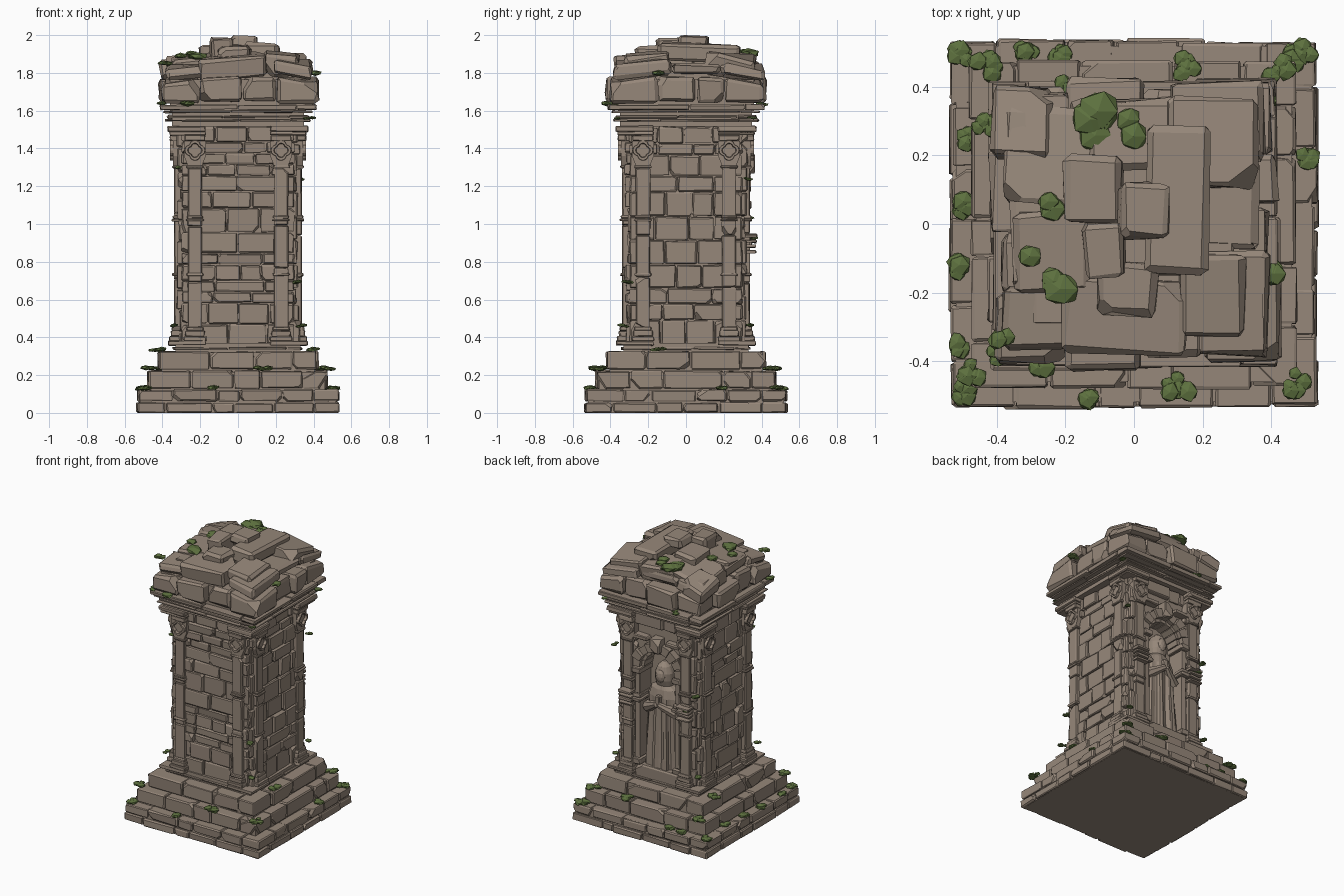
import bpy, bmesh, math, random
from mathutils import Matrix, Vector

if "Cube" in bpy.data.objects:
    bpy.data.objects.remove(bpy.data.objects["Cube"])

random.seed(11)
R = random.uniform


def material(name, rgb):
    m = bpy.data.materials.new(name)
    m.diffuse_color = (*rgb, 1)
    m.use_nodes = True
    m.node_tree.nodes["Principled BSDF"].inputs["Base Color"].default_value = m.diffuse_color
    return m


STONE = material("weathered stone", (0.305, 0.243, 0.193))
MOSS = material("moss green", (0.112, 0.168, 0.05))
TMP = bpy.data.meshes.new("scratch")
SIDES = [Matrix.Rotation(k * math.pi / 2, 4, 'Z') for k in range(4)]   # front, right, back, left
I = Matrix.Identity(4)


def finish(bm, name, mat=STONE):
    bmesh.ops.recalc_face_normals(bm, faces=bm.faces)
    me = bpy.data.meshes.new(name)
    bm.to_mesh(me)
    bm.free()
    me.materials.append(mat)
    ob = bpy.data.objects.new(name, me)
    bpy.context.collection.objects.link(ob)


def merge(bm, t, M=I):
    bmesh.ops.transform(t, matrix=M, verts=t.verts)
    t.to_mesh(TMP)
    t.free()
    bm.from_mesh(TMP)


def block(bm, x0, x1, y0, y1, z0, z1, M=I, bev=.006, jit=.003, chip=.25):
    """A worn stone: box with some broken corners, bevelled edges and jitter."""
    t = bmesh.new()
    bmesh.ops.create_cube(t, size=1)
    for v in t.verts:
        v.co = Vector(((x0 + x1) / 2 + v.co.x * (x1 - x0), (y0 + y1) / 2 + v.co.y * (y1 - y0),
                       (z0 + z1) / 2 + v.co.z * (z1 - z0)))
    small = min(x1 - x0, y1 - y0, z1 - z0)
    if bev:
        bmesh.ops.bevel(t, geom=t.edges[:], offset=min(bev, small * .3), segments=1, affect='EDGES',
                        clamp_overlap=True)
    for c in [(a, b, d) for a in (x0, x1) for b in (y0, y1) for d in (z0, z1)]:
        if R(0, 1) < chip:          # slice off this corner
            c = Vector(c)
            n = Vector((math.copysign(R(.5, 1), c.x - (x0 + x1) / 2), math.copysign(R(.5, 1), c.y - (y0 + y1) / 2),
                        math.copysign(R(.5, 1), c.z - (z0 + z1) / 2))).normalized()
            r = bmesh.ops.bisect_plane(t, geom=t.verts[:] + t.edges[:] + t.faces[:], dist=1e-5,
                                       plane_co=c - n * R(.15, .4) * small, plane_no=n, clear_outer=True)
            edges = [e for e in r['geom_cut'] if isinstance(e, bmesh.types.BMEdge)]
            if edges:
                bmesh.ops.edgeloop_fill(t, edges=edges)
    for v in t.verts:
        v.co += Vector((R(-jit, jit), R(-jit, jit), R(-jit, jit)))
        if z0 >= 0:
            v.co.z = max(v.co.z, 0)
    merge(bm, t, M)


def cuts(a, b, w):
    n = max(1, round((b - a) / w))
    s = (b - a) / n
    p = [a] + [a + s * (i + R(-.28, .28)) for i in range(1, n)] + [b]
    return list(zip(p, p[1:]))


def ring(bm, half, depth, z0, z1, w, out=.006, gap=.004, skip=0, **kw):
    """A square course of separate stones, pinwheeled at the corners."""
    for M in SIDES:
        for a, b in cuts(-half, half - depth, w):
            if R(0, 1) >= skip:
                block(bm, a + gap, b - gap, -half + R(-out, out), -half + depth, z0 + R(0, out / 2),
                      z1 - gap - R(0, out), M, **kw)


def prism(bm, pts, y0, y1, M=I):
    """Extrude an x-z outline along y."""
    t = bmesh.new()
    f = t.faces.new([t.verts.new((x, y0, z)) for x, z in pts])
    r = bmesh.ops.extrude_face_region(t, geom=[f])
    for v in r['geom']:
        if isinstance(v, bmesh.types.BMVert):
            v.co.y = y1
    merge(bm, t, M)


# stepped base
bm = bmesh.new()
for h, z0, z1 in ((.518, 0, .118), (.46, .1, .216), (.405, .2, .32), (.33, .3, .37)):
    block(bm, -h, h, -h, h, z0, z1, bev=0, jit=0, chip=0)
ring(bm, .535, .13, 0, .06, .19, chip=.12)
ring(bm, .53, .13, .06, .128, .2, chip=.2)
ring(bm, .475, .13, .128, .23, .22, chip=.2)
ring(bm, .42, .13, .23, .33, .22, chip=.2)
ring(bm, .34, .08, .333, .355, .25)
finish(bm, "stepped_base")

# shaft core with arched niche open to the back
ZS, RN = 1.12, .155
bm = bmesh.new()
block(bm, -.295, .295, -.295, .2, .34, 1.62, bev=0, jit=0, chip=0)
arch = [(RN * math.cos(math.pi * i / 12), ZS + RN * math.sin(math.pi * i / 12)) for i in range(13)]
prism(bm, [(.295, .34), (.295, 1.62), (-.295, 1.62), (-.295, .34), (-RN, .34)] + arch[::-1] + [(RN, .34)],
      .19, .295)
block(bm, -.17, .17, .1, .335, .34, .43, chip=.2)
finish(bm, "shaft_core")

# brick walls
bm = bmesh.new()
for k, M in enumerate(SIDES):
    z = .36
    while z < 1.5:
        h = random.choice((.06, .085, .11, .125, .13))
        top = 1.515 if 1.515 - z - h < .04 else z + h
        spans = [(-.3, -.165), (.165, .3)] if k == 2 and z < 1.31 else [(-.3, .3)]
        for s in spans:
            for a, b in cuts(*s, R(.15, .25)):
                block(bm, a + .003, b - .003, -.314 + R(-.014, .008), -.25, z + .003, top - .003, M, bev=.006,
                      jit=.004, chip=.12)
        z = top
finish(bm, "brick_walls")

# pilasters with bases, bands, flared capitals and quatrefoil rosettes
bm = bmesh.new()
for M in SIDES:
    for s in (-1, 1):
        def part(hw, out, z0, z1, **kw):
            block(bm, s * .228 - hw, s * .228 + hw, -out, -.28, z0, z1, M, **kw)
        for hw, out, z0, z1 in ((.06, .365, .38, .405), (.052, .355, .405, .435), (.045, .35, .435, .455),
                                (.045, .347, .725, .74), (.046, .35, 1.015, 1.028), (.042, .345, 1.03, 1.045),
                                (.045, .347, 1.295, 1.31), (.055, .36, 1.44, 1.47)):
            part(hw, out, z0, z1, bev=.004, jit=.002, chip=.1)
        for a, b in cuts(.45, 1.3, .28):
            part(.037, .338, a, b - .004, bev=.005, jit=.002, chip=.1)
        prism(bm, [(s * .228 + x, z) for x, z in ((-.038, 1.31), (.038, 1.31), (.058, 1.36), (.058, 1.44),
                                                  (-.058, 1.44), (-.058, 1.36))], -.343, -.28, M)
        # quatrefoil: lobed ring standing proud of the capital
        t, loops = bmesh.new(), []
        for r, y in ((.055, -.34), (.053, -.36), (.039, -.36), (.035, -.343)):
            loops.append([t.verts.new((s * .228 + q * math.cos(a), y, 1.39 + q * math.sin(a)))
                          for a in [math.tau * i / 24 for i in range(24)]
                          for q in [r * (.76 + .24 * abs(math.cos(2 * a)))]])
        for p, q in zip(loops, loops[1:]):
            for i in range(24):
                t.faces.new((p[i], p[i - 1], q[i - 1], q[i]))
        merge(bm, t, M)
    # corner slabs joining neighbouring pilasters
    for out, z0, z1 in ((.37, .357, .38), (.362, 1.47, 1.487), (.372, 1.488, 1.518)):
        block(bm, .17, out, -out, -.17, z0, z1, M, bev=.004, chip=.15)
finish(bm, "corner_pilasters")

# niche surround: arch stones, keystone, jamb colonnettes, broken ledges
bm = bmesh.new()
for i in range(9):
    a0, a1 = math.pi * i / 9 + .02, math.pi * (i + 1) / 9 - .02
    o = .205 + R(-.008, .008)
    prism(bm, [(r * math.cos(a), ZS + r * math.sin(a)) for r, a in ((.143, a0), (o, a0), (o, a1), (.143, a1))],
          .2, .335 + R(-.01, .012))
    prism(bm, [(r * math.cos(a), ZS + r * math.sin(a)) for r, a in ((.122, a0), (.15, a0), (.15, a1), (.122, a1))],
          .18, .3)
block(bm, -.035, .035, .25, .365, 1.27, 1.37)
for s in (-1, 1):
    for hw, out, z0, z1 in ((.032, .34, .43, .47), (.02, .325, .47, .88), (.034, .35, .88, .905),
                            (.028, .34, .905, .93), (.02, .325, .93, 1.08), (.034, .345, 1.08, 1.12)):
        block(bm, s * .158 - hw, s * .158 + hw, .19, out, z0, z1, bev=.005, chip=.15)
    for z in (.845, .875, .9, .93):
        block(bm, s * .228 - .05, s * .228 + .05, .28, .365 + R(0, .015), z, z + .016, bev=.003, chip=.3)
    block(bm, s * .13 - .06, s * .13 + .06, .28, .345, 1.33, 1.36)
finish(bm, "niche_surround")

# robed stone figure in the niche
bm = bmesh.new()
N, YC, loops = 40, .235, []
for z, rx, ry, fold in ((.42, .135, .085, .14), (.5, .13, .082, .17), (.7, .118, .075, .15), (.86, .115, .072, .1),
                        (.93, .12, .07, .05), (.985, .1, .06, .03), (1.01, .06, .05, 0), (1.05, .066, .063, 0),
                        (1.1, .064, .064, 0), (1.145, .045, .05, 0), (1.175, .012, .015, 0)):
    loops.append([bm.verts.new((rx * f * math.cos(a), YC + ry * f * math.sin(a), z))
                  for i in range(N) for a in [math.tau * i / N]
                  for f in [1 + fold * math.sin(i * math.pi / 2 + .6) + R(-.02, .02)]])
for p, q in zip(loops, loops[1:]):
    for i in range(N):
        bm.faces.new((p[i - 1], p[i], q[i], q[i - 1]))
bm.faces.new(loops[-1])
bm.faces.new(loops[0])
t = bmesh.new()     # face oval
bmesh.ops.create_icosphere(t, subdivisions=2, radius=1)
merge(bm, t, Matrix.Translation((0, YC + .05, 1.08)) @ Matrix.Diagonal((.036, .026, .05, 1)))
for s in (-1, 1):   # sleeves meeting at the chest
    t = bmesh.new()
    bmesh.ops.create_cone(t, cap_ends=True, segments=8, radius1=.042, radius2=.02, depth=.14)
    d = Vector((-s * .085, .05, .05))
    merge(bm, t, Matrix.Translation((s * .058, YC + .06, .86)) @ d.to_track_quat('Z', 'Y').to_matrix().to_4x4())
block(bm, -.018, .018, .29, .33, .87, .95)
finish(bm, "niche_figure")

# cornice
bm = bmesh.new()
block(bm, -.35, .35, -.35, .35, 1.515, 1.66, bev=0, jit=0, chip=0)
for h, z0, z1 in ((.383, 1.542, 1.558), (.373, 1.558, 1.578), (.392, 1.588, 1.604), (.412, 1.604, 1.635)):
    ring(bm, h, .1, z0, z1, .3, out=.004, gap=.002, bev=.004, chip=.12)
finish(bm, "cornice")

# ruined cap: two courses and a rubble heap (cx, cy, width, depth, bottom, top)
bm = bmesh.new()
block(bm, -.36, .36, -.36, .36, 1.6, 1.79, bev=0, jit=0, chip=0)
block(bm, -.29, .29, -.29, .29, 1.75, 1.85, chip=0)
ring(bm, .405, .2, 1.64, 1.79, .24, out=.022, bev=.014, jit=.007, chip=.2)
ring(bm, .385, .2, 1.785, 1.875, .24, out=.028, skip=.1, bev=.014, jit=.008, chip=.25)
for cx, cy, w, d, z0, z1 in ((.03, .04, .14, .16, 1.93, 2), (.13, .07, .18, .43, 1.86, 1.955),
                             (-.12, .1, .17, .2, 1.86, 1.95), (-.09, -.08, .12, .16, 1.87, 1.985),
                             (-.02, -.19, .17, .15, 1.84, 1.94), (.23, .24, .26, .26, 1.79, 1.905),
                             (.23, -.21, .19, .24, 1.79, 1.905), (-.03, -.27, .36, .22, 1.77, 1.89),
                             (-.24, .2, .28, .28, 1.77, 1.895), (-.24, -.08, .22, .24, 1.78, 1.89),
                             (0, .26, .26, .2, 1.78, 1.9), (-.33, .3, .17, .2, 1.78, 1.875)):
    tilt = .09 if z1 < 1.93 else .03            # lower slabs lean outwards
    M = (Matrix.Translation((cx, cy, z1)) @ Matrix.Rotation(R(-.06, .06), 4, 'Z')
         @ Matrix.Rotation(math.copysign(tilt, cx), 4, 'Y') @ Matrix.Rotation(math.copysign(tilt, -cy), 4, 'X'))
    block(bm, -w / 2, w / 2, -d / 2, d / 2, z0 - z1, 0, M, bev=.016, jit=.007, chip=.25)
for v in bm.verts:                              # worn, sagging corners
    if v.co.z > 1.7:
        v.co.z -= .28 * max(0, math.hypot(v.co.x, v.co.y) - .42)
    v.co.z = min(v.co.z, 2)
finish(bm, "ruined_cap")

# moss clumps
bm = bmesh.new()


def moss(x, y, z, r=.029, n=5, spread=.03, lim=.515):
    for _ in range(n):
        t = bmesh.new()
        bmesh.ops.create_icosphere(t, subdivisions=1, radius=r * R(.7, 1.15))
        for v in t.verts:
            v.co = v.co * R(.85, 1.15)
        px, py = (max(-lim, min(lim, q + R(-spread, spread))) for q in (x, y))
        merge(bm, t, Matrix.Translation((px, py, z + R(-.004, .006))) @ Matrix.Diagonal((1, 1, .4, 1)))


for x, y in ((-.5, .49), (-.43, .46), (-.31, .5), (-.22, .5), (.15, .45), (.47, .48), (.43, .46), (.51, .2),
             (.47, -.46), (.13, -.46), (-.13, -.51), (-.48, .25), (-.49, .05), (-.51, -.13), (-.51, -.35),
             (-.5, -.49), (-.47, -.44), (.5, .5), (-.42, .3), (.41, -.15)):
    m = max(abs(x), abs(y))
    moss(x, y, .13 if m > .475 else .235 if m > .42 else .335, n=4 if m > .505 else 6,
         spread=.02 if m > .475 else .034)
for x, y, z, r, n in ((-.1, .29, 1.9, .056, 4), (-.02, .27, 1.905, .05, 2), (-.32, -.12, 1.885, .05, 1),
                      (-.25, -.2, 1.89, .05, 2), (-.23, .07, 1.9, .035, 2), (-.38, -.33, 1.85, .028, 3),
                      (-.27, -.43, 1.64, .035, 3), (-.4, -.38, 1.64, .025, 3), (.39, -.16, 1.8, .035, 3),
                      (.38, .35, 1.56, .022, 3), (-.2, .4, 1.635, .025, 3), (.37, -.37, 1.56, .02, 2),
                      (.3, -.31, .69, .028, 3), (.33, -.33, .46, .024, 2), (-.33, -.33, .46, .024, 2),
                      (.33, .33, .46, .024, 2), (-.33, .33, .46, .024, 2), (-.31, -.31, 1.3, .02, 2),
                      (-.31, .33, 1.03, .022, 3), (.32, .33, 1.24, .022, 2), (-.24, .35, .93, .025, 3)):
    moss(x, y, z, r, n, r * .7)
finish(bm, "moss_clumps", MOSS)
